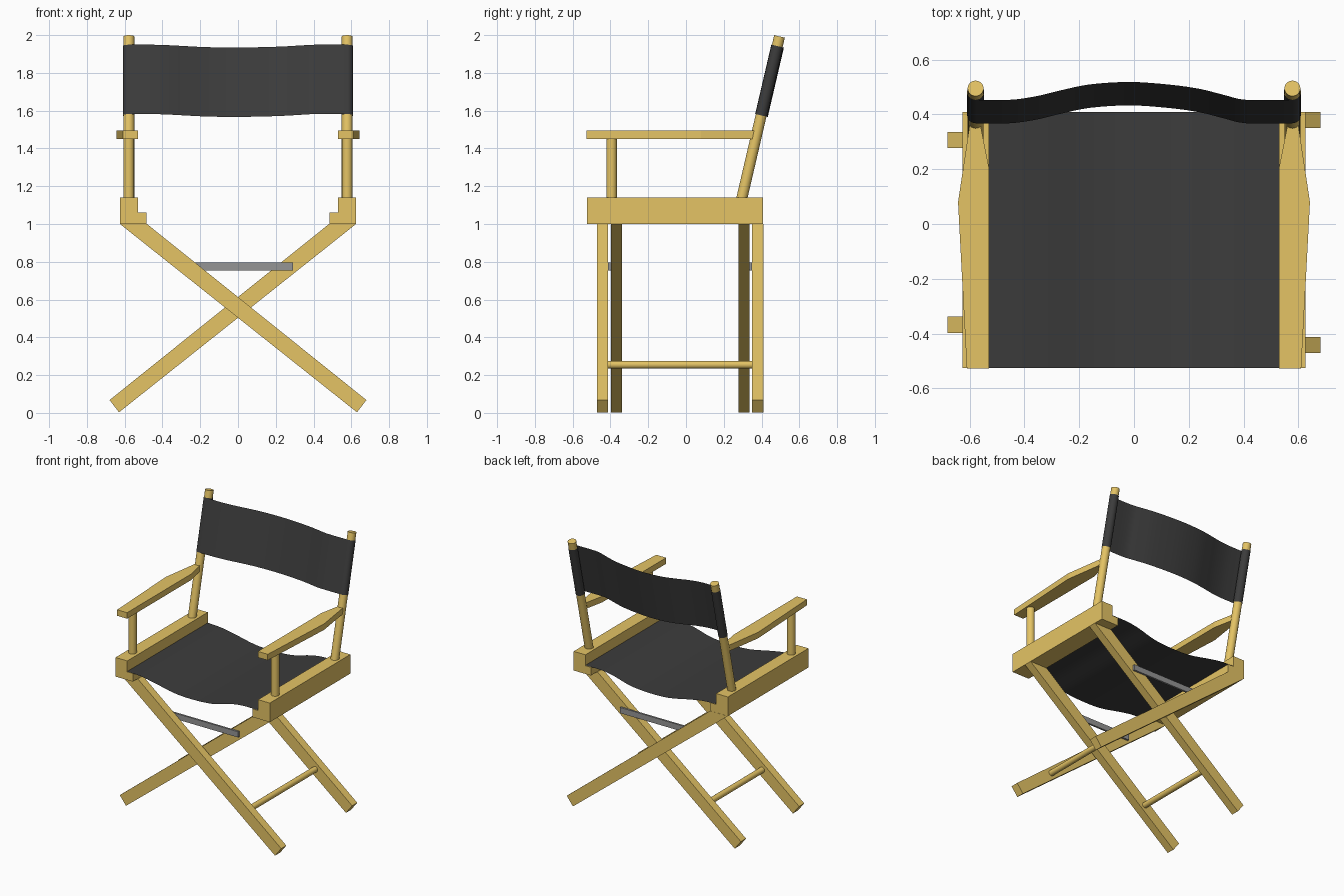
import bpy, bmesh, math
from mathutils import Vector

if "Cube" in bpy.data.objects:
    bpy.data.objects.remove(bpy.data.objects["Cube"])


def material(name, color):
    m = bpy.data.materials.new(name)
    m.diffuse_color = (*color, 1)
    m.use_nodes = True
    m.node_tree.nodes["Principled BSDF"].inputs["Base Color"].default_value = m.diffuse_color
    return m


WOOD = material("light_wood", (0.78, 0.55, 0.13))
CLOTH = material("black_canvas", (0.045, 0.045, 0.045))
METAL = material("grey_metal", (0.3, 0.3, 0.3))


def finish(name, bm, mat, mirror=False, smooth=False):
    bmesh.ops.recalc_face_normals(bm, faces=bm.faces)
    me = bpy.data.meshes.new(name)
    bm.to_mesh(me)
    bm.free()
    me.materials.append(mat)
    ob = bpy.data.objects.new(name, me)
    bpy.context.collection.objects.link(ob)
    bpy.ops.object.select_all(action='DESELECT')
    ob.select_set(True)
    bpy.context.view_layer.objects.active = ob
    if smooth:
        bpy.ops.object.shade_smooth_by_angle(angle=math.radians(40))
    if mirror:
        ob.modifiers.new("mirror", 'MIRROR').use_mirror_merge = False
    return ob


def prism(name, outline, sweep, mat, mirror=False):
    """Solid made by sweeping a flat outline along a vector."""
    bm = bmesh.new()
    face = bm.faces.new([bm.verts.new(p) for p in outline])
    new = bmesh.ops.extrude_face_region(bm, geom=[face])['geom']
    verts = [v for v in new if isinstance(v, bmesh.types.BMVert)]
    bmesh.ops.translate(bm, verts=verts, vec=sweep)
    return finish(name, bm, mat, mirror)


def rod(name, a, b, r, mat, mirror=False):
    """Round rod between two points."""
    a, b = Vector(a), Vector(b)
    bm = bmesh.new()
    bmesh.ops.create_cone(bm, cap_ends=True, segments=24, radius1=r, radius2=r, depth=(b - a).length)
    bm.transform((b - a).to_track_quat('Z', 'Y').to_matrix().to_4x4())
    bmesh.ops.translate(bm, verts=bm.verts, vec=(a + b) / 2)
    return finish(name, bm, mat, mirror, smooth=True)


def sheet(name, path, sweep, mat):
    """Thin cloth made by sweeping an open path."""
    bm = bmesh.new()
    low = [bm.verts.new(p) for p in path]
    high = [bm.verts.new(Vector(p) + Vector(sweep)) for p in path]
    for i in range(len(path) - 1):
        bm.faces.new((low[i], low[i + 1], high[i + 1], high[i]))
    return finish(name, bm, mat, smooth=True)


def spline(pts, steps=4):
    """Smooth curve through 2D points."""
    P = [Vector(p) for p in pts]
    P = [P[0]] + P + [P[-1]]
    out = []
    for a, b, c, d in zip(P, P[1:], P[2:], P[3:]):
        for k in range(steps):
            t = k / steps
            out.append(0.5 * (2 * b + (c - a) * t + (2 * a - 5 * b + 4 * c - d) * t ** 2
                              + (3 * b - a - 3 * c + d) * t ** 3))
    return out + [P[-1]]


# Stepped side rails under the seat
FRONT, BACK = -0.525, 0.408
rail = [(0.625, 1.0), (0.625, 1.14), (0.53, 1.14), (0.53, 1.06), (0.485, 1.06), (0.485, 1.0)]
prism("side_rails", [(x, FRONT, z) for x, z in rail], (0, BACK - FRONT, 0), WOOD, True)

# Crossed legs: one frame inside the other
leg = [(-0.625, 1.0), (0.63, 0.003), (0.68, 0.068), (-0.482, 1.0)]
for name, side, ys in (("outer", 1, (-0.471, 0.35)), ("inner", -1, (-0.397, 0.277))):
    for place, y in zip(("front", "back"), ys):
        prism(f"{place}_{name}_leg", [(side * x, y, z) for x, z in leg], (0, 0.059, 0), WOOD)
    rod(f"{name}_stretcher", (side * 0.38, ys[0] + 0.055, 0.255),
        (side * 0.38, ys[1] + 0.004, 0.255), 0.021, WOOD)

# Flat metal braces between the leg frames
for place, y in (("front", -0.412), ("back", 0.336)):
    prism(f"{place}_brace", [(-0.29, y, 0.755), (0.29, y, 0.755), (0.29, y, 0.797), (-0.29, y, 0.797)],
          (0, 0.014, 0), METAL)

# Leaning back posts and upright arm posts
POST_X = 0.578
low, high = Vector((POST_X, 0.293, 1.125)), Vector((POST_X, 0.495, 1.993))
lean = (high - low).normalized()
rod("back_posts", low, high, 0.029, WOOD, True)
rod("arm_posts", (POST_X, -0.394, 1.13), (POST_X, -0.394, 1.455), 0.028, WOOD, True)

# Tapered armrests
arm = [(0.53, -0.527), (0.61, -0.527), (0.642, 0.08), (0.6, 0.36), (0.56, 0.36), (0.53, 0.21)]
prism("armrests", [(x, y, 1.45) for x, y in arm], (0, 0, 0.044), WOOD, True)

# Sagging canvas seat
sag = [(-0.53, 1.063), (-0.42, 1.057), (-0.31, 1.038), (-0.15, 1.006), (0, 0.999),
       (0.16, 1.01), (0.3, 1.047), (0.4, 1.062), (0.53, 1.063)]
sheet("seat", [(p.x, FRONT, p.y) for p in spline(sag)], (0, BACK - FRONT, 0), CLOTH)

# Canvas backrest with a sleeve around each post
R = 0.031
bow = [(-POST_X, -R), (-0.455, -R), (-0.36, -0.018), (-0.27, 0.004), (-0.16, 0.027), (-0.015, 0.036),
       (0.13, 0.026), (0.24, 0.01), (0.33, -0.013), (0.41, -R), (POST_X, -R)]
loop = [(R * math.sin(t), -R * math.cos(t)) for t in (math.tau * k / 24 for k in range(25))]
path = [(-POST_X + x, y) for x, y in loop[:-1]]
path += [tuple(p) for p in spline(bow)]
path += [(POST_X + x, y) for x, y in loop[1:]]
across = Vector((0, lean.z, -lean.y))
start = low + lean * ((1.575 - low.z) / lean.z)
sheet("backrest", [Vector((x, start.y, start.z)) + across * y for x, y in path], lean * 0.377, CLOTH)
